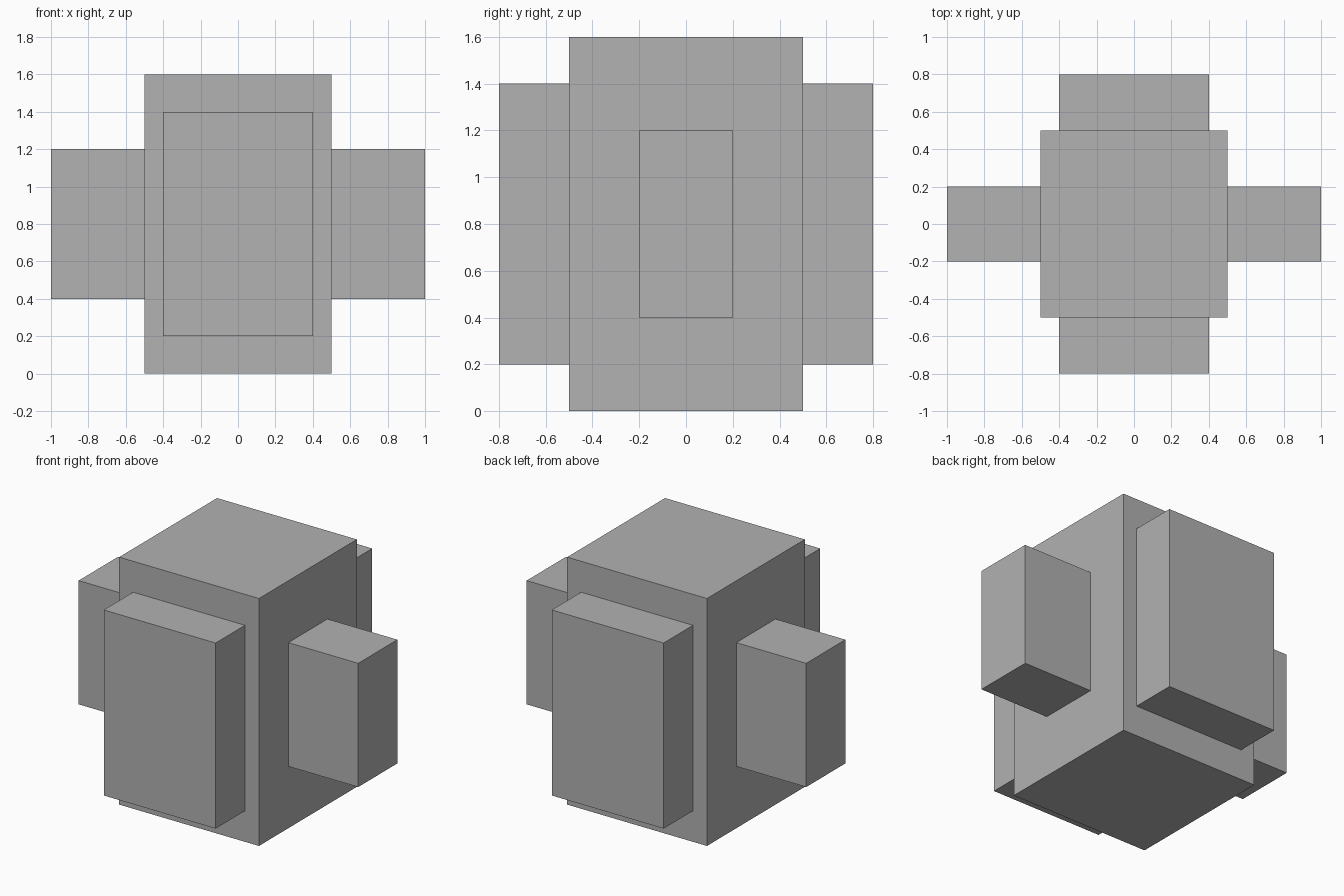
import bpy

if "Cube" in bpy.data.objects:
    bpy.data.objects.remove(bpy.data.objects["Cube"])

grey = bpy.data.materials.new("grey")
grey.diffuse_color = (0.445, 0.445, 0.445, 1)
grey.use_nodes = True
grey.node_tree.nodes["Principled BSDF"].inputs["Base Color"].default_value = grey.diffuse_color


def box(name, center, size):
    bpy.ops.mesh.primitive_cube_add(size=1, location=center)
    ob = bpy.context.object
    ob.name = name
    ob.scale = size
    bpy.ops.object.transform_apply(location=False, rotation=False, scale=True)
    ob.data.materials.append(grey)
    return ob


# Central block
box("body", (0, 0, 0.8), (1, 1, 1.6))

# Wide slabs on the front and back
for name, s in (("front_slab", -1), ("back_slab", 1)):
    box(name, (0, s * 0.65, 0.8), (0.8, 0.3, 1.2))

# Narrow blocks on the two sides
for name, s in (("left_arm", -1), ("right_arm", 1)):
    box(name, (s * 0.75, 0, 0.8), (0.5, 0.4, 0.8))
